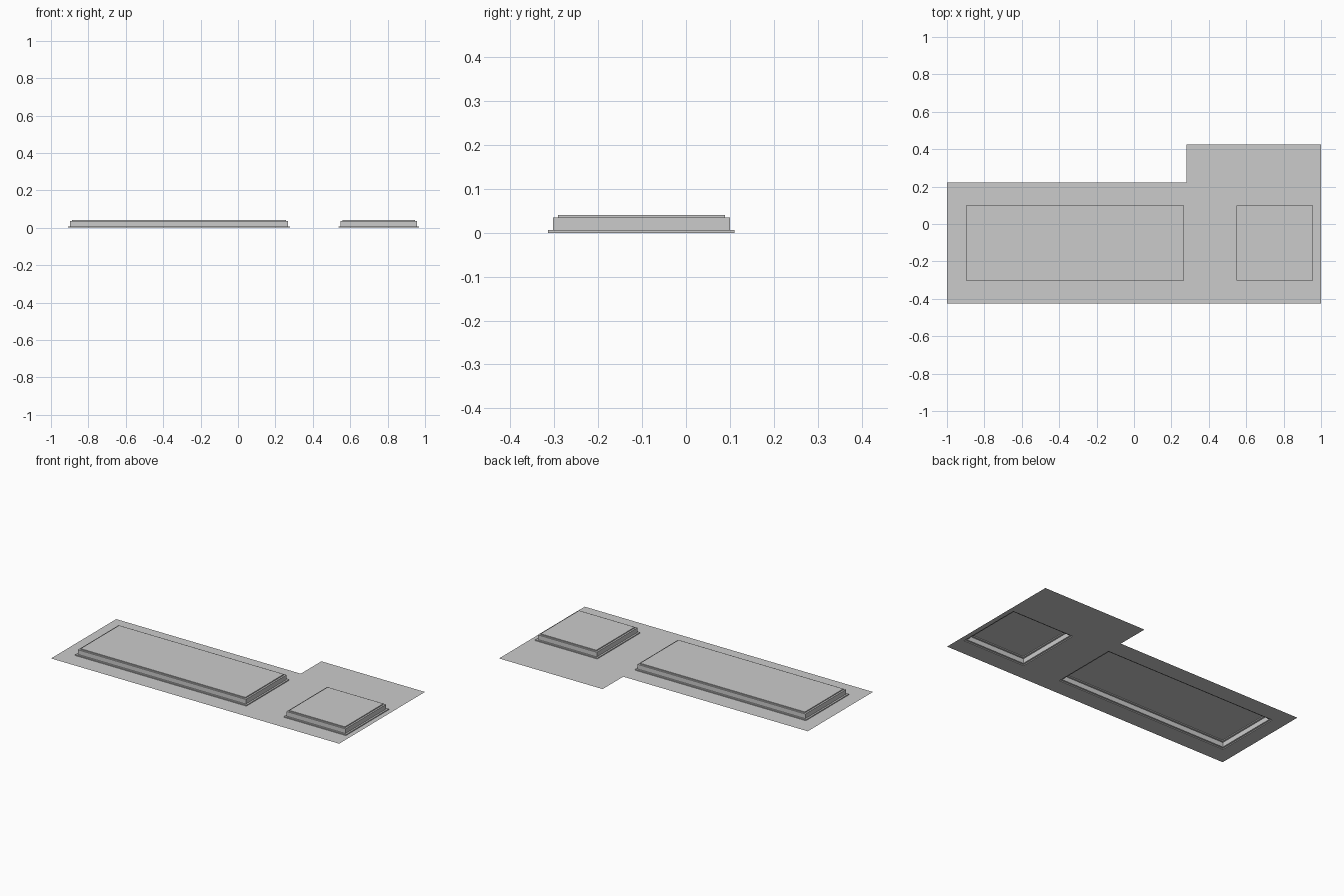
import bpy, bmesh

if "Cube" in bpy.data.objects:
    bpy.data.objects.remove(bpy.data.objects["Cube"])

# Panel outlines: x0, x1, y0, y1
PANELS = {
    "large_raised_panel": (-0.91, 0.278, -0.314, 0.111),
    "small_raised_panel": (0.538, 0.969, -0.314, 0.111),
}
# Stepped border profile: inset from outline, height
PROFILE = [(0, 0), (0, 0.006), (0.011, 0.006), (0.011, 0.035),
           (0.022, 0.035), (0.022, 0.041)]


def finish(name, bm):
    bmesh.ops.remove_doubles(bm, verts=bm.verts, dist=1e-5)
    mesh = bpy.data.meshes.new(name)
    bm.to_mesh(mesh)
    bm.free()
    obj = bpy.data.objects.new(name, mesh)
    bpy.context.collection.objects.link(obj)
    return obj


def raised_panel(name, rect):
    x0, x1, y0, y1 = rect
    bm = bmesh.new()
    rings = []
    for d, z in PROFILE:
        corners = [(x0 + d, y0 + d), (x1 - d, y0 + d),
                   (x1 - d, y1 - d), (x0 + d, y1 - d)]
        rings.append([bm.verts.new((x, y, z)) for x, y in corners])
    for a, b in zip(rings, rings[1:]):
        for i in range(4):
            j = (i + 1) % 4
            bm.faces.new((a[i], a[j], b[j], b[i]))
    bm.faces.new(rings[-1])
    return finish(name, bm)


def base_sheet():
    # L-shaped sheet made of cells, left open under the hollow panels
    step_x, step_y = 0.281, 0.221
    xs = {-1, step_x, 1}
    ys = {-0.425, step_y, 0.425}
    for x0, x1, y0, y1 in PANELS.values():
        xs |= {x0, x1}
        ys |= {y0, y1}
    xs, ys = sorted(xs), sorted(ys)
    bm = bmesh.new()
    for xa, xb in zip(xs, xs[1:]):
        for ya, yb in zip(ys, ys[1:]):
            cx, cy = (xa + xb) / 2, (ya + yb) / 2
            notch = cx < step_x and cy > step_y
            hole = any(p[0] < cx < p[1] and p[2] < cy < p[3]
                       for p in PANELS.values())
            if not (notch or hole):
                bm.faces.new([bm.verts.new((x, y, 0)) for x, y in
                              ((xa, ya), (xb, ya), (xb, yb), (xa, yb))])
    return finish("base_sheet", bm)


base_sheet()
for panel_name, outline in PANELS.items():
    raised_panel(panel_name, outline)
